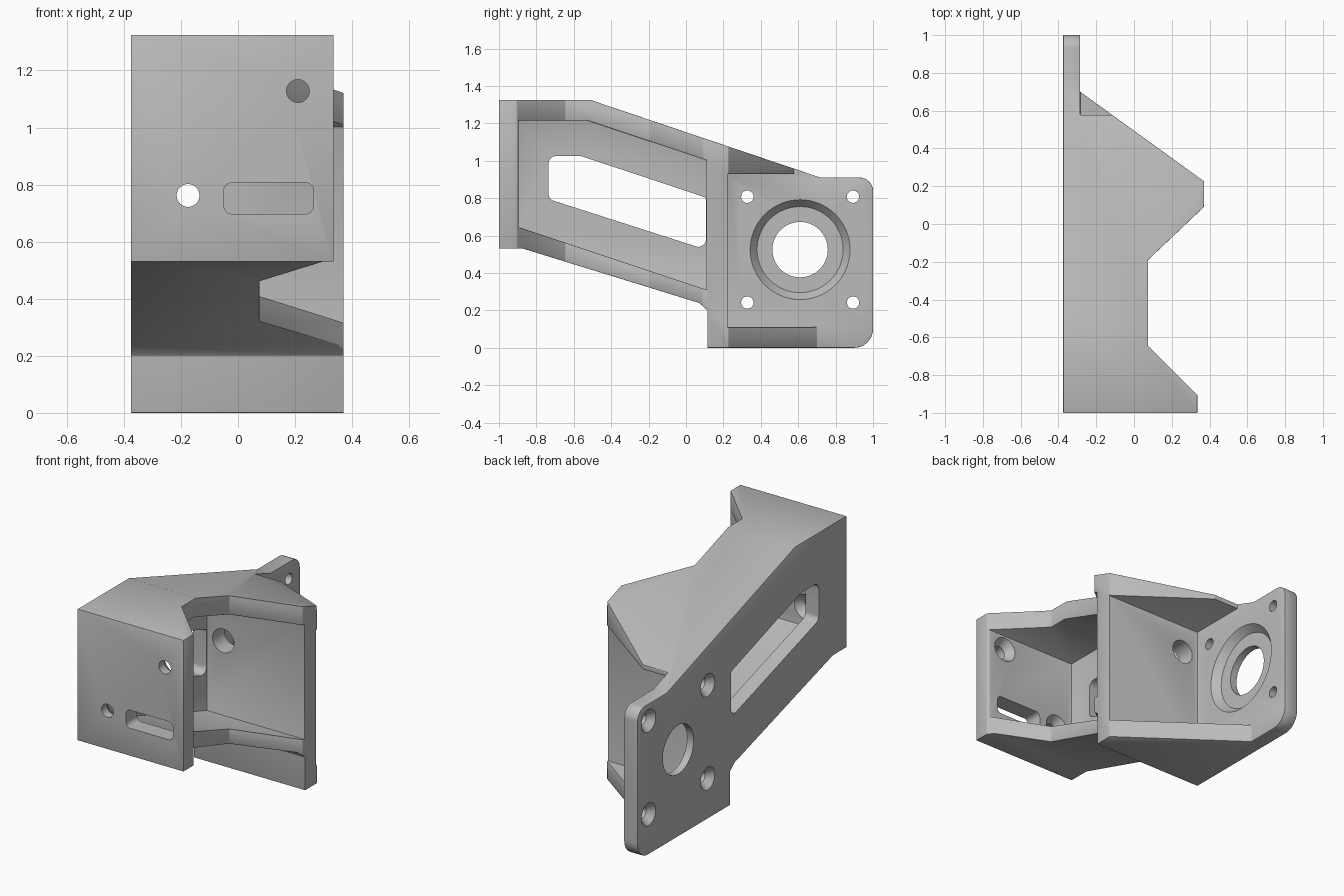
import bpy, bmesh, math
from mathutils import Vector

old = bpy.data.objects.get("Cube")
if old:
    bpy.data.objects.remove(old, do_unlink=True)

grey = bpy.data.materials.new("grey_plastic")
grey.use_nodes = True
grey.diffuse_color = (0.5, 0.5, 0.5, 1)
grey.node_tree.nodes["Principled BSDF"].inputs["Base Color"].default_value = (0.5, 0.5, 0.5, 1)

BACK, FLOOR, SIDE = -0.375, -0.285, 0.37   # x of plate back, plate face, outer rim


def rounded(points, steps=6):
    """Outline of (a, b) or (a, b, radius) corners, with the radii rounded off."""
    out = []
    for i, p in enumerate(points):
        c = Vector(p[:2])
        if len(p) == 2:
            out.append(c)
            continue
        u = (Vector(points[i - 1][:2]) - c).normalized()
        v = (Vector(points[(i + 1) % len(points)][:2]) - c).normalized()
        half = u.angle(v) / 2
        centre = c + (u + v).normalized() * p[2] / math.sin(half)
        a, b = c + u * p[2] / math.tan(half), c + v * p[2] / math.tan(half)
        for k in range(steps + 1):
            d = a.lerp(b, k / steps) - centre
            out.append(centre + d.normalized() * p[2])
    return out


def place(axis, a, b, t):
    return {"x": (t, a, b), "y": (a, t, b), "z": (a, b, t)}[axis]


def loft(name, axis, sections):
    """Solid through (outline, position) sections along an axis."""
    bm = bmesh.new()
    rings = [[bm.verts.new(place(axis, p[0], p[1], t)) for p in pts] for pts, t in sections]
    n = len(rings[0])
    for r, s in zip(rings, rings[1:]):
        for i in range(n):
            bm.faces.new((r[i], r[(i + 1) % n], s[(i + 1) % n], s[i]))
    bm.faces.new(rings[0])
    bm.faces.new(rings[-1])
    bmesh.ops.recalc_face_normals(bm, faces=bm.faces)
    mesh = bpy.data.meshes.new(name)
    bm.to_mesh(mesh)
    bm.free()
    obj = bpy.data.objects.new(name, mesh)
    bpy.context.collection.objects.link(obj)
    return obj


def prism(name, axis, points, lo, hi):
    pts = rounded(points)
    return loft(name, axis, [(pts, lo), (pts, hi)])


def bore(name, axis, a, b, stations, sides=40):
    """Round cutter with (radius, position) stations."""
    ring = [(math.cos(math.tau * k / sides), math.sin(math.tau * k / sides)) for k in range(sides)]
    return loft(name, axis, [([(a + r * x, b + r * y) for x, y in ring], t) for r, t in stations])


def apply_all(obj):
    bpy.context.view_layer.update()
    mesh = bpy.data.meshes.new_from_object(obj.evaluated_get(bpy.context.evaluated_depsgraph_get()))
    obj.modifiers.clear()
    obj.data = mesh


def cut(obj, cutter):
    mod = obj.modifiers.new("cut", "BOOLEAN")
    mod.operation, mod.solver, mod.object = "DIFFERENCE", "EXACT", cutter
    apply_all(obj)
    bpy.data.objects.remove(cutter, do_unlink=True)


# Side silhouette as one solid block
bracket = prism("bracket_body", "x", [
    (-1, 0.53), (-1, 1.325), (-0.51, 1.325), (0.72, 0.91), (1, 0.91, 0.07), (1, 0, 0.1),
    (0.115, 0), (0.115, 0.2), (0.07, 0.24), (-0.87, 0.53)], BACK, SIDE)

# Trim the rims: waist at the front, sloped gusset at the back
cut(bracket, prism("waist_cut", "z", [
    (0.335, -1.2), (0.335, -0.905), (0.075, -0.645), (0.075, -0.19),
    (0.37, 0.09), (0.47, 0.185), (0.6, 0.185), (0.6, -1.2)], -0.5, 2))
cut(bracket, prism("gusset_cut", "z", [
    (0.51, 0.125), (FLOOR, 0.70), (FLOOR, 1.2), (0.6, 1.2), (0.6, 0.125)], -0.5, 2))

# Hollow the front bay and the bearing bay
cut(bracket, prism("front_bay_cut", "x", [
    (-0.895, 0.645), (-0.895, 1.215), (-0.525, 1.215), (0.11, 1.003), (0.11, 0.31)], FLOOR, 1))
cut(bracket, prism("bearing_bay_cut", "x", [
    (0.222, 0.11), (1.2, 0.11), (1.2, 1.5), (0.578, 1.5), (0.578, 0.93), (0.222, 0.93)], FLOOR, 1))

# Soften the edges before drilling
bevel = bracket.modifiers.new("soft_edges", "BEVEL")
bevel.width, bevel.segments = 0.008, 2
bevel.limit_method, bevel.angle_limit = "ANGLE", math.radians(35)
apply_all(bracket)

# Long window in the side plate
cut(bracket, prism("window_cut", "x", [
    (-0.735, 0.795, 0.04), (-0.735, 1.025, 0.04), (-0.56, 1.025, 0.05),
    (0.107, 0.803, 0.02), (0.107, 0.525, 0.04)], -0.6, FLOOR + 0.03))

# Bearing seat with tapered lip, and four countersunk screw holes
cut(bracket, bore("bearing_cut", "x", 0.61, 0.525, [
    (0.148, -0.5), (0.148, -0.33), (0.23, -0.33), (0.267, FLOOR), (0.267, FLOOR + 0.02)], 64))
for y in (0.328, 0.893):
    for z in (0.242, 0.808):
        cut(bracket, bore("screw_cut", "x", y, z, [
            (0.068, -0.4), (0.068, BACK), (0.033, -0.335), (0.033, -0.2)]))

# Front plate: two countersunk holes and a slot; access hole through the mid wall
for x, z in ((-0.175, 0.762), (0.21, 1.128)):
    cut(bracket, bore("front_hole_cut", "y", x, z, [
        (0.04, -1.1), (0.04, -0.945), (0.075, -0.895), (0.075, -0.85)]))
cut(bracket, prism("front_slot_cut", "y", [
    (-0.05, 0.697, 0.03), (0.265, 0.697, 0.03), (0.265, 0.807, 0.03), (-0.05, 0.807, 0.03)],
    -1.1, -0.85))
cut(bracket, bore("access_hole_cut", "y", -0.175, 0.762, [(0.072, 0.05), (0.072, 0.3)]))

bracket.data.materials.clear()
bracket.data.materials.append(grey)
for poly in bracket.data.polygons:
    poly.material_index = 0
bpy.ops.object.select_all(action="DESELECT")
bracket.select_set(True)
bpy.context.view_layer.objects.active = bracket
bpy.ops.object.shade_smooth_by_angle(angle=math.radians(30))
